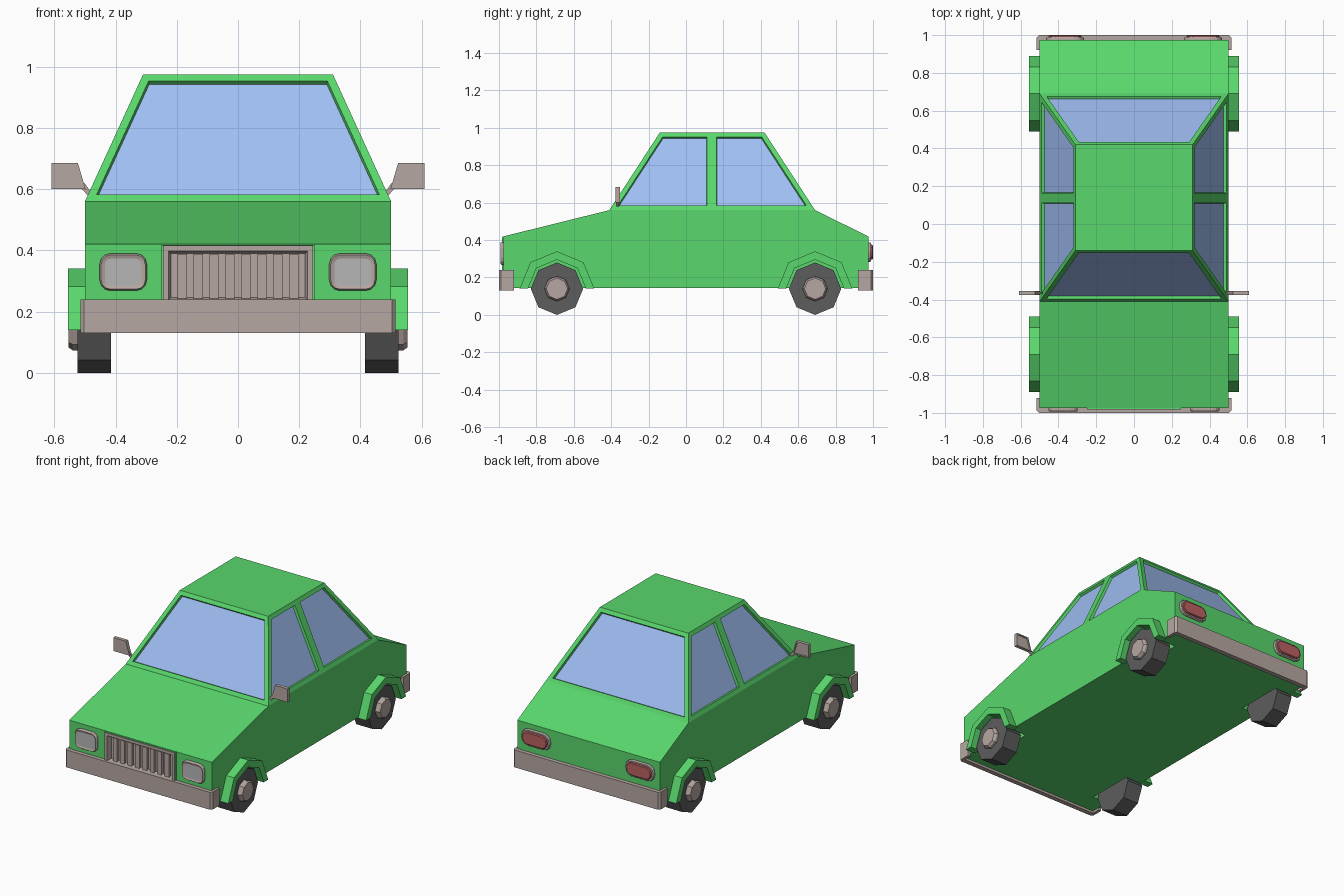
import bpy, bmesh
from math import sin, cos, pi

if "Cube" in bpy.data.objects:
    bpy.data.objects.remove(bpy.data.objects["Cube"])


def material(name, r, g, b):
    m = bpy.data.materials.new(name)
    m.diffuse_color = (r, g, b, 1)
    m.use_nodes = True
    m.node_tree.nodes["Principled BSDF"].inputs["Base Color"].default_value = m.diffuse_color
    return m


GREEN = material("green_paint", 0.10, 0.68, 0.15)
GLASS = material("blue_glass", 0.35, 0.52, 0.90)
TRIM = material("taupe_trim", 0.47, 0.39, 0.36)
TYRE = material("dark_rubber", 0.11, 0.11, 0.11)
LAMP = material("lamp_grey", 0.47, 0.47, 0.47)
RED = material("lamp_red", 0.50, 0.12, 0.12)


def finish(name, bm, mats, mirror=False):
    me = bpy.data.meshes.new(name)
    bm.to_mesh(me)
    bm.free()
    ob = bpy.data.objects.new(name, me)
    bpy.context.collection.objects.link(ob)
    for m in mats:
        me.materials.append(m)
    if mirror:
        ob.modifiers.new("mirror", "MIRROR").use_axis[0] = True
    return ob


def prism(name, pts, axis, a, b, mats, steps=(), mirror=False):
    """Extrude a 2D outline along an axis from a to b, then inset the cap at b."""
    bm = bmesh.new()

    def ring(h):
        return [bm.verts.new(((h, u, v), (u, h, v), (u, v, h))[axis]) for u, v in pts]
    r0, r1 = ring(a), ring(b)
    bm.faces.new(r0)
    cap = bm.faces.new(r1)
    n = len(pts)
    for i in range(n):
        j = (i + 1) % n
        bm.faces.new((r0[i], r0[j], r1[j], r1[i]))
    bmesh.ops.recalc_face_normals(bm, faces=bm.faces)
    for thickness, depth in steps:
        bmesh.ops.inset_individual(bm, faces=[cap], thickness=thickness, depth=depth)
    cap.material_index = len(mats) - 1 if mats else 0
    return finish(name, bm, mats, mirror)


def rect(u0, u1, v0, v1):
    return [(u0, v0), (u1, v0), (u1, v1), (u0, v1)]


def rounded(u0, u1, v0, v1, r, seg=3):
    pts = []
    for k, (cu, cv) in enumerate(((u1 - r, v1 - r), (u0 + r, v1 - r),
                                  (u0 + r, v0 + r), (u1 - r, v0 + r))):
        for i in range(seg + 1):
            t = (k + i / seg) * pi / 2
            pts.append((cu + r * cos(t), cv + r * sin(t)))
    return pts


def octagon(cy, cz, r, first=0, last=7):
    return [(cy + r * cos(i * pi / 4), cz + r * sin(i * pi / 4))
            for i in range(first, last + 1)]


def cut(ob, cutter):
    m = ob.modifiers.new("cut", "BOOLEAN")
    m.operation = 'DIFFERENCE'
    m.solver = 'EXACT'
    m.object = cutter
    cutter.hide_render = True
    cutter.hide_viewport = False
    cutter.display_type = 'WIRE'


# Lower body and raised panel around the grille
body = prism("body", [(-0.975, 0.145), (0.975, 0.145), (0.975, 0.42), (0.69, 0.56),
                      (-0.41, 0.56), (-0.975, 0.42)], 0, -0.5, 0.5, [GREEN])
nose = prism("grille_surround", rect(-0.25, 0.25, 0.2, 0.418), 1, -0.96, -0.98, [GREEN])
hole = prism("grille_cutter", rect(-0.24, 0.24, 0.225, 0.41), 1, -0.945, -1.1, [])
cut(body, hole)
cut(nose, hole)

# Cabin with recessed windows
bm = bmesh.new()
Y0, Y1, PILLAR = (-0.41, -0.14), (0.69, 0.42), (0.138, 0.138)
v = {}
for lvl, (x, z) in enumerate(((0.5, 0.56), (0.31, 0.975))):
    for s in (-1, 1):
        for k, ys in enumerate((Y0, PILLAR, Y1)):
            v[lvl, s, k] = bm.verts.new((s * x, ys[lvl], z))
panes = []
for s in (-1, 1):
    for k in (0, 1):
        panes.append(bm.faces.new((v[0, s, k], v[0, s, k + 1], v[1, s, k + 1], v[1, s, k])))
for k in (0, 2):
    panes.append(bm.faces.new((v[0, -1, k], v[0, 1, k], v[1, 1, k], v[1, -1, k])))
for lvl in (0, 1):
    bm.faces.new([v[lvl, -1, k] for k in (0, 1, 2)] + [v[lvl, 1, k] for k in (2, 1, 0)])
bmesh.ops.recalc_face_normals(bm, faces=bm.faces)
bmesh.ops.inset_individual(bm, faces=panes, thickness=0.026, use_even_offset=True)
bmesh.ops.inset_individual(bm, faces=panes, thickness=0.003, depth=-0.016, use_even_offset=True)
for f in panes:
    f.material_index = 1
finish("cabin", bm, [GREEN, GLASS])

# Wheels, hubs, arches and wheel wells
for end, cy in (("front", -0.69), ("rear", 0.69)):
    prism(end + "_wheels", octagon(cy, 0.14, 0.14), 0, 0.415, 0.525, [TYRE], mirror=True)
    prism(end + "_hubs", octagon(cy, 0.14, 0.067), 0, 0.5, 0.54, [TRIM],
          [(0.01, 0.014)], mirror=True)
    arch = octagon(cy, 0.14, 0.2, 0, 4) + octagon(cy, 0.14, 0.155, 0, 4)[::-1]
    prism(end + "_wheel_arches", arch, 0, 0.49, 0.555, [GREEN], mirror=True)
    well = prism(end + "_well_cutter", octagon(cy, 0.14, 0.155), 0, 0.39, 0.6, [], mirror=True)
    cut(body, well)

# Wrap-around bumpers
for end, s in (("front", -1), ("rear", 1)):
    half = [(0.515, 0.92), (0.515, 0.988), (0.503, 1.0)]
    inner = [(0.495, 0.97), (0.495, 0.92)]
    outline = half + [(-x, y) for x, y in half[::-1]]
    outline += [(-x, y) for x, y in inner[::-1]] + inner
    prism(end + "_bumper", [(x, s * y) for x, y in outline], 2, 0.13, 0.24, [TRIM])

# Grille frame and bars
prism("grille", rect(-0.245, 0.245, 0.22, 0.415), 1, -0.94, -0.985, [TRIM],
      [(0.025, 0), (0.012, -0.03)])
for i in range(8):
    x = -0.182 + 0.052 * i
    prism("grille_bar", rect(x - 0.015, x + 0.015, 0.242, 0.388), 1, -0.95, -0.972, [TRIM])

# Headlights and tail lights
prism("headlights", rounded(0.298, 0.452, 0.268, 0.39, 0.035), 1, -0.96, -0.985,
      [TRIM, LAMP], [(0.005, 0.008), (0.012, -0.004)], mirror=True)
prism("tail_light_housings", rounded(0.265, 0.465, 0.283, 0.388, 0.045), 1, 0.96, 0.983,
      [TRIM], [(0.004, 0.006)], mirror=True)
prism("tail_lights", rounded(0.278, 0.452, 0.295, 0.376, 0.036), 1, 0.97, 0.994,
      [RED], [(0.005, 0.005)], mirror=True)

# Door mirrors
prism("door_mirrors", [(0.498, 0.6), (0.61, 0.6), (0.61, 0.685), (0.523, 0.685)],
      1, -0.376, -0.354, [TRIM], [(0.01, 0), (0.002, -0.005)], mirror=True)
prism("mirror_stalks", [(0.48, 0.572), (0.49, 0.578), (0.512, 0.603), (0.502, 0.62),
                        (0.48, 0.59)], 1, -0.371, -0.359, [TRIM], mirror=True)
